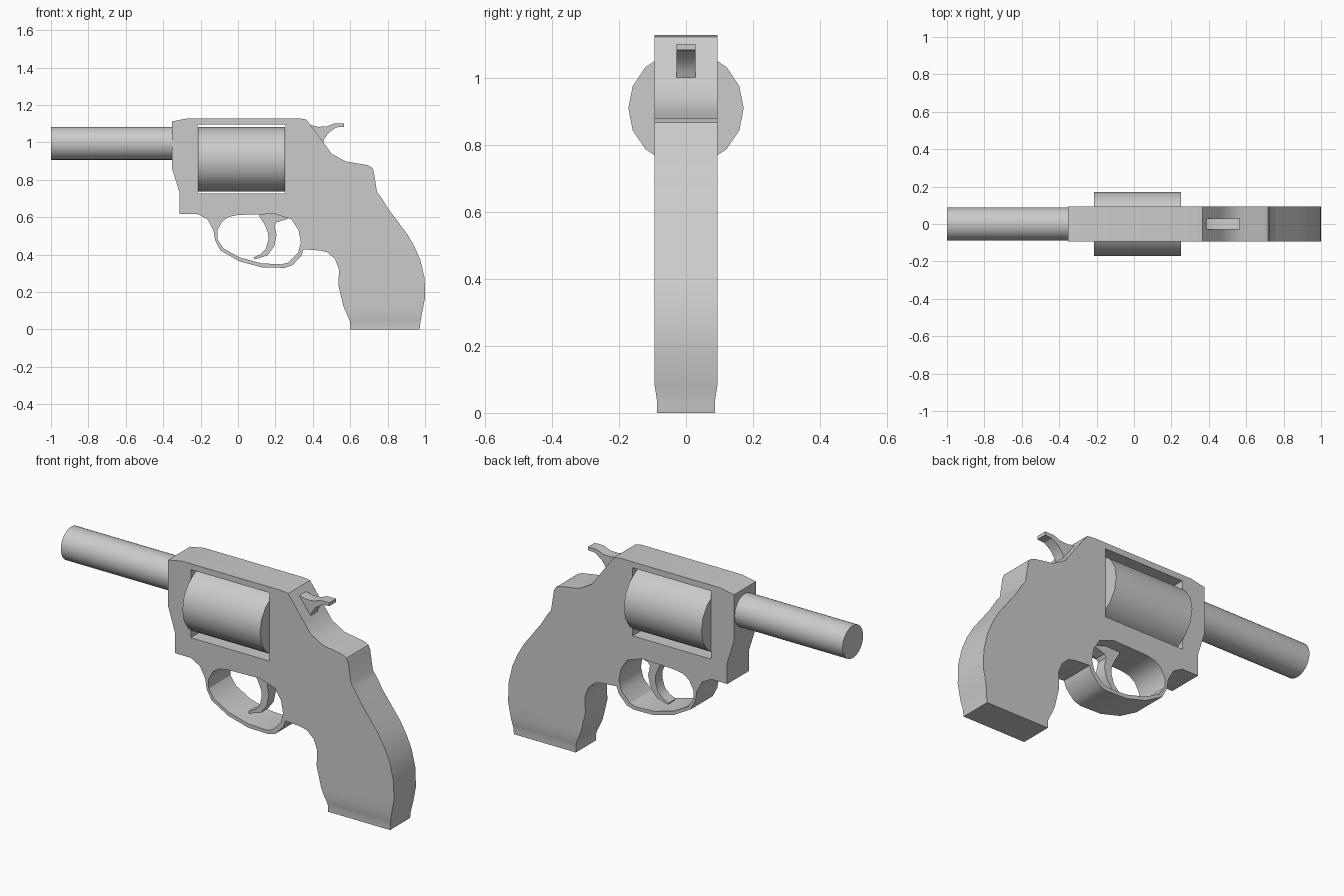
import bpy, bmesh
from math import radians, pi
from mathutils import Matrix

if "Cube" in bpy.data.objects:
    bpy.data.objects.remove(bpy.data.objects["Cube"])


def smooth(ob, angle=30):
    bpy.ops.object.select_all(action='DESELECT')
    ob.select_set(True)
    bpy.context.view_layer.objects.active = ob
    bpy.ops.object.shade_smooth_by_angle(angle=radians(angle))


def add_mesh(name, bm):
    mesh = bpy.data.meshes.new(name)
    bmesh.ops.recalc_face_normals(bm, faces=bm.faces)
    bm.to_mesh(mesh)
    bm.free()
    ob = bpy.data.objects.new(name, mesh)
    bpy.context.collection.objects.link(ob)
    smooth(ob)
    return ob


def plate(*loops, half):
    """Extrude a side profile in x/z (later loops are holes) to +-half in y."""
    cu = bpy.data.curves.new("profile", 'CURVE')
    cu.dimensions, cu.fill_mode, cu.extrude = '2D', 'BOTH', half
    for loop in loops:
        s = cu.splines.new('POLY')
        s.points.add(len(loop) - 1)
        for p, (x, z) in zip(s.points, loop):
            p.co = (x, z, 0, 1)
        s.use_cyclic_u = True
    tmp = bpy.data.objects.new("profile", cu)
    bpy.context.collection.objects.link(tmp)
    mesh = tmp.to_mesh()
    bm = bmesh.new()
    bm.from_mesh(mesh)
    tmp.to_mesh_clear()
    bpy.data.objects.remove(tmp)
    bm.transform(Matrix.Rotation(pi / 2, 4, 'X'))
    bmesh.ops.remove_doubles(bm, verts=bm.verts, dist=1e-5)
    return bm


def rod(name, x0, x1, z, r, sides):
    """Capped cylinder lying along x."""
    bm = bmesh.new()
    m = Matrix.Translation(((x0 + x1) / 2, 0, z)) @ Matrix.Rotation(pi / 2, 4, 'Y')
    bmesh.ops.create_cone(bm, cap_ends=True, segments=sides, radius1=r,
                          radius2=r, depth=x1 - x0, matrix=m)
    return add_mesh(name, bm)


# Frame, grip and trigger guard in one silhouette
outline = [
    (-.353, 1.112), (-.27, 1.128), (.33, 1.128), (.366, 1.122), (.46, .995), (.50, .94),
    (.575, .898), (.69, .879), (.716, .866), (.726, .845), (.743, .735), (.762, .711),
    (.805, .642), (.906, .508), (.945, .44), (.975, .37), (.998, .273), (1, .171),
    (.976, .045), (.971, 0), (.60, 0), (.598, .045), (.564, .123), (.537, .235),
    (.54, .32), (.52, .374), (.479, .412), (.436, .422), (.35, .428),
    (.337, .392), (.29, .342), (.249, .329), (.126, .332), (.008, .364),
    (-.094, .422), (-.122, .475), (-.131, .53), (-.163, .588), (-.217, .618),
    (-.313, .618), (-.313, .733), (-.353, .861)]
guard_hole = [
    (-.085, .577), (-.05, .602), (0, .612), (.2, .617), (.286, .588), (.324, .53),
    (.336, .465), (.322, .412), (.27, .358), (.233, .348), (.126, .353),
    (.008, .385), (-.078, .433), (-.11, .481), (-.11, .53)]
window = [(-.217, .727), (.254, .727), (.254, 1.096), (-.217, 1.096)]
bm = plate(outline, guard_hole, window, half=.094)

# Narrow the butt of the grip slightly
for z in (.085, .035):
    bmesh.ops.bisect_plane(bm, geom=bm.verts[:] + bm.edges[:] + bm.faces[:],
                           plane_co=(0, 0, z), plane_no=(0, 0, 1))
for v in bm.verts:
    if v.co.z < .08:
        v.co.y *= .915 if v.co.z < .04 else .935
add_mesh("frame", bm)

# Barrel and rotating cylinder
rod("barrel", -1, -.34, .995, .088, 32)
rod("cylinder", -.213, .252, .909, .172, 16)

# Trigger
add_mesh("trigger", plate([
    (.115, .63), (.115, .604), (.142, .561), (.161, .515), (.163, .48), (.147, .428),
    (.12, .402), (.083, .385), (.088, .374), (.158, .396), (.193, .444), (.206, .503),
    (.195, .556), (.206, .572), (.275, .594), (.285, .63)], half=.03))

# Hammer
add_mesh("hammer", plate([
    (.34, 1.10), (.39, 1.092), (.43, 1.083), (.475, 1.085), (.515, 1.101),
    (.567, 1.101), (.567, 1.083), (.525, 1.08), (.485, 1.052), (.462, 1.02),
    (.452, .99), (.40, .97), (.34, 1.0)], half=.029))
